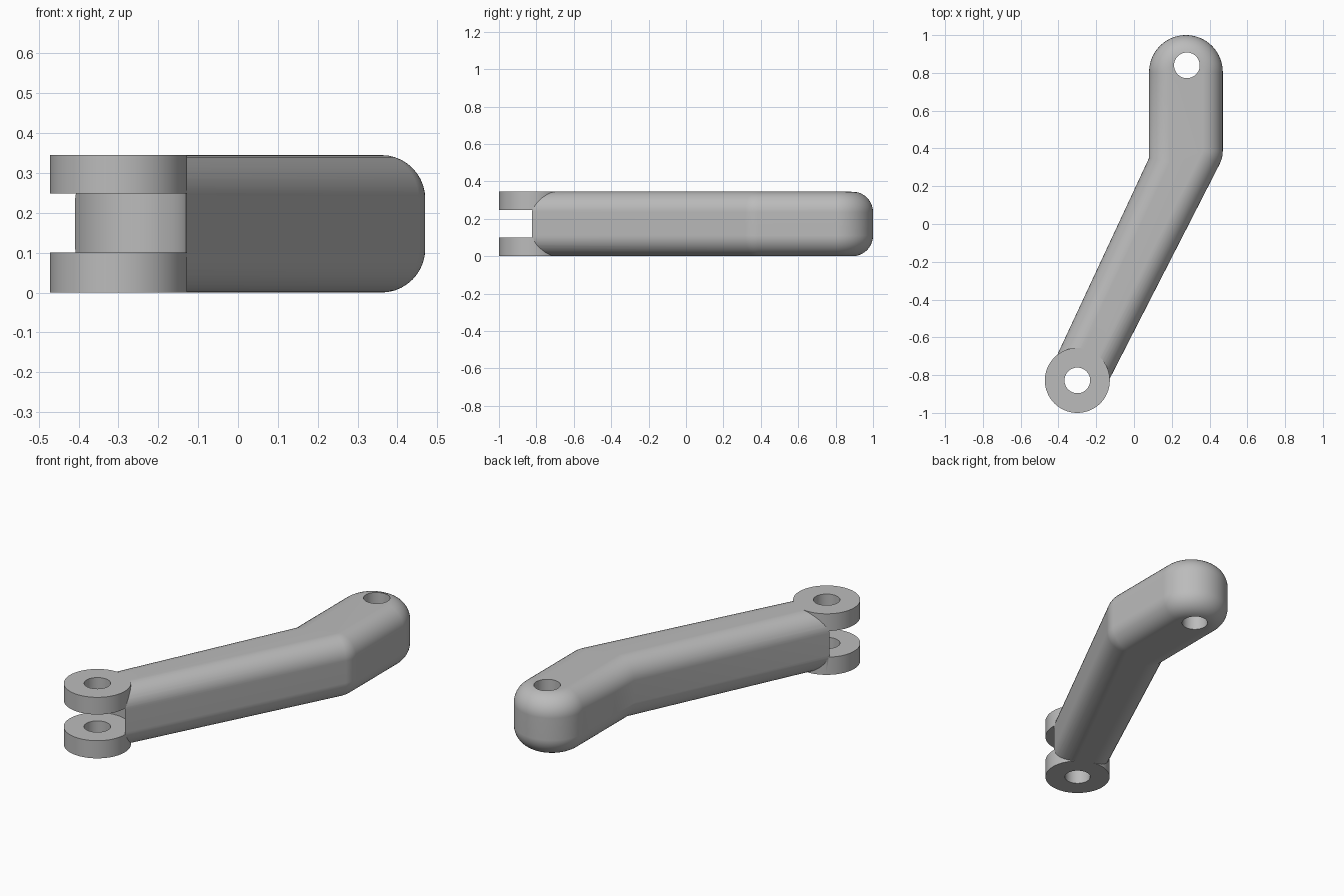
import bpy, bmesh, math
from mathutils import Vector

if "Cube" in bpy.data.objects:
    bpy.data.objects.remove(bpy.data.objects["Cube"])

H, R = 0.345, 0.11            # thickness, edge rounding
FORK = (-0.30, -0.828)        # fork pin centre
EYE = (0.28, 0.84)            # far end pin centre

grey = bpy.data.materials.new("grey metal")
grey.diffuse_color = (0.5, 0.5, 0.5, 1)
grey.use_nodes = True
grey.node_tree.nodes["Principled BSDF"].inputs["Base Color"].default_value = grey.diffuse_color


def make_object(name, bm):
    bmesh.ops.recalc_face_normals(bm, faces=bm.faces)
    me = bpy.data.meshes.new(name)
    bm.to_mesh(me)
    bm.free()
    ob = bpy.data.objects.new(name, me)
    bpy.context.collection.objects.link(ob)
    me.materials.append(grey)
    return ob


def stack(name, rings):
    """Skin a list of closed 3D rings and cap both ends."""
    bm = bmesh.new()
    vs = [[bm.verts.new(p) for p in ring] for ring in rings]
    n = len(vs[0])
    for a, b in zip(vs, vs[1:]):
        for i in range(n):
            j = (i + 1) % n
            bm.faces.new((a[i], a[j], b[j], b[i]))
    bm.faces.new(vs[0][::-1])
    bm.faces.new(vs[-1])
    return make_object(name, bm)


def arc(cx, cy, r, a0, a1, n):
    return [(cx + r * math.cos(math.radians(a0 + (a1 - a0) * i / n)),
             cy + r * math.sin(math.radians(a0 + (a1 - a0) * i / n))) for i in range(n + 1)]


def disc(name, centre, r, z0, z1, n=64):
    pts = arc(centre[0], centre[1], r, 0, 360, n)[:-1]
    return stack(name, [[(x, y, z) for x, y in pts] for z in (z0, z1)])


def inset(pts, d):
    """Mitred inward offset of a counter-clockwise outline."""
    out = []
    for i, p in enumerate(pts):
        p, a, b = Vector(p), Vector(pts[i - 1]), Vector(pts[(i + 1) % len(pts)])
        u, v = (p - a).normalized(), (b - p).normalized()
        n1, n2 = Vector((-u.y, u.x)), Vector((-v.y, v.x))
        out.append(p + (n1 + n2) * (d / (1 + n1.dot(n2))))
    return out


def boolean(ob, tool, op):
    bpy.context.view_layer.objects.active = ob
    m = ob.modifiers.new(op, 'BOOLEAN')
    m.object, m.operation, m.solver = tool, op, 'EXACT'
    bpy.ops.object.modifier_apply(modifier=m.name)
    bpy.data.objects.remove(tool)


# bent arm with rounded edges
outline = ([(-0.44, -0.765), (-0.17, -0.90)]
           + arc(0.32, 0.386, 0.15, -27.1, 0, 5)
           + arc(0.275, 0.805, 0.195, 0, 180, 40)
           + [(0.08, 0.35)])
prof = [(R * (1 - math.sin(t)), R * (1 - math.cos(t)))
        for t in (math.pi / 2 * k / 10 for k in range(11))]
prof += [(d, H - z) for d, z in reversed(prof)]
arm = stack("link_arm", [[(p.x, p.y, z) for p in inset(outline, d)] for d, z in prof])

# round hollow for the fork, then its two cheeks
boolean(arm, disc("fork_cutter", FORK, 0.1695, -0.1, 0.5), 'DIFFERENCE')
for z0, z1 in ((0, 0.1), (0.248, H)):
    boolean(arm, disc("fork_cheek", FORK, 0.172, z0, z1), 'UNION')

# pin holes
for c in (FORK, EYE):
    boolean(arm, disc("hole_cutter", c, 0.068, -0.1, 0.5, 48), 'DIFFERENCE')

# smooth shading with crisp edges
bpy.ops.object.select_all(action='DESELECT')
arm.select_set(True)
bpy.context.view_layer.objects.active = arm
bpy.ops.object.shade_smooth_by_angle(angle=math.radians(30))
wn = arm.modifiers.new("flat_tops", 'WEIGHTED_NORMAL')
wn.keep_sharp = True
